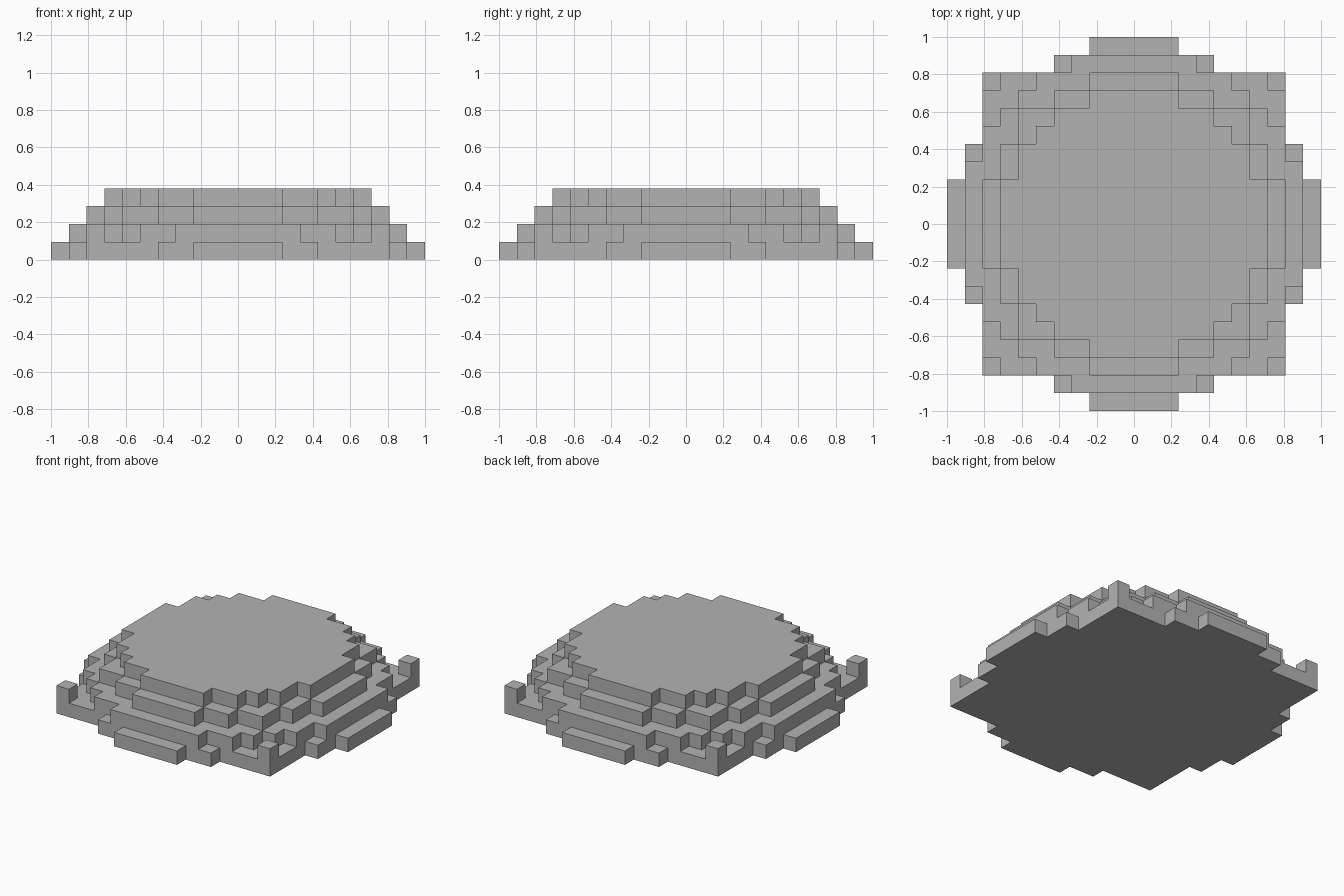
import bpy
import bmesh

cube = bpy.data.objects.get("Cube")
if cube:
    bpy.data.objects.remove(cube, do_unlink=True)

U = 2 / 21  # edge of one block

stone = bpy.data.materials.new("stone grey")
stone.use_nodes = True
grey = (0.45, 0.45, 0.45, 1)
stone.diffuse_color = grey
stone.node_tree.nodes["Principled BSDF"].inputs["Base Color"].default_value = grey


def add_slab(name, outline, level):
    """Extrude a flat outline, in block units, to one block of height."""
    bm = bmesh.new()
    face = bm.faces.new([bm.verts.new((x * U, y * U, level * U)) for x, y in outline])
    top = bmesh.ops.extrude_face_region(bm, geom=[face], use_keep_orig=True)
    verts = [g for g in top["geom"] if isinstance(g, bmesh.types.BMVert)]
    bmesh.ops.translate(bm, verts=verts, vec=(0, 0, U))
    bmesh.ops.recalc_face_normals(bm, faces=bm.faces)
    mesh = bpy.data.meshes.new(name)
    bm.to_mesh(mesh)
    bm.free()
    mesh.materials.append(stone)
    obj = bpy.data.objects.new(name, mesh)
    bpy.context.collection.objects.link(obj)
    return obj


def stepped_disc(corners):
    """Turn the outer corners of one quarter into a full stepped outline."""
    quarter = [corners[0]]
    for a, b in zip(corners, corners[1:]):
        quarter += [(a[0], b[1]), b]
    outline = []
    for _ in range(4):
        outline += quarter
        quarter = [(y, -x) for x, y in quarter]
    return outline


# Stacked stepped discs, bottom to top
layers = {
    "base_layer": [(2.5, 10.5), (4.5, 9.5), (8.5, 8.5), (9.5, 4.5), (10.5, 2.5)],
    "lower_layer": [(3.5, 9.5), (5.5, 8.5), (6.5, 7.5), (7.5, 6.5), (8.5, 5.5), (9.5, 3.5)],
    "upper_layer": [(2.5, 8.5), (4.5, 7.5), (6.5, 6.5), (7.5, 4.5), (8.5, 2.5)],
    "top_layer": [(2.5, 7.5), (4.5, 6.5), (5.5, 5.5), (6.5, 4.5), (7.5, 2.5)],
}
for level, (name, corners) in enumerate(layers.items()):
    add_slab(name, stepped_disc(corners), level)

# Corner posts standing on the base
for side, sx in (("left", 1), ("right", -1)):
    for end, sy in (("front", -1), ("back", 1)):
        post = [(7.5, 7.5), (8.5, 7.5), (8.5, 8.5), (7.5, 8.5)]
        add_slab(f"{end}_{side}_corner_post", [(sx * x, sy * y) for x, y in post], 1)
